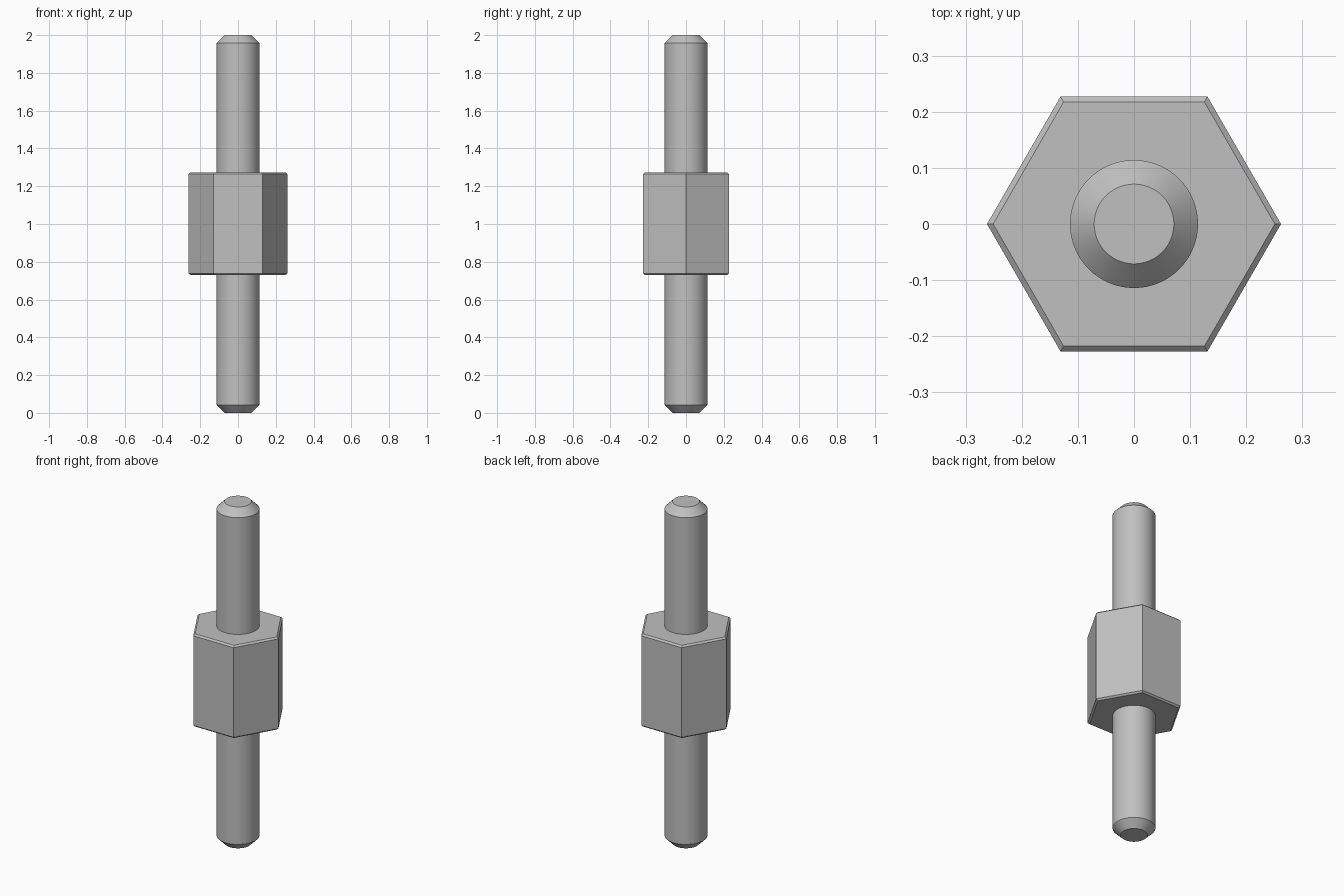
import bpy, bmesh
from math import cos, sin, tau, radians

if "Cube" in bpy.data.objects:
    bpy.data.objects.remove(bpy.data.objects["Cube"], do_unlink=True)

steel = bpy.data.materials.new("grey_steel")
steel.use_nodes = True
colour = (0.53, 0.53, 0.53, 1)
steel.diffuse_color = colour
steel.node_tree.nodes["Principled BSDF"].inputs["Base Color"].default_value = colour


def lathe(name, profile, sides, smooth=False):
    """Stack rings of (radius, height) into a closed solid."""
    bm = bmesh.new()
    rings = [[bm.verts.new((r * cos(tau * i / sides), r * sin(tau * i / sides), z))
              for i in range(sides)] for r, z in profile]
    for low, high in zip(rings, rings[1:]):
        for i in range(sides):
            j = (i + 1) % sides
            bm.faces.new((low[i], low[j], high[j], high[i]))
    bm.faces.new(rings[0][::-1])
    bm.faces.new(rings[-1])
    bmesh.ops.recalc_face_normals(bm, faces=bm.faces)
    mesh = bpy.data.meshes.new(name)
    bm.to_mesh(mesh)
    bm.free()
    mesh.materials.append(steel)
    obj = bpy.data.objects.new(name, mesh)
    bpy.context.collection.objects.link(obj)
    if smooth:
        bpy.ops.object.select_all(action="DESELECT")
        obj.select_set(True)
        bpy.context.view_layer.objects.active = obj
        bpy.ops.object.shade_smooth_by_angle(angle=radians(30))
    return obj


# Round rod running through the nut, chamfered at both tips
rod, tip, chamfer = 0.114, 0.071, 0.043
lathe("threaded_rod",
      [(tip, 0), (rod, chamfer), (rod, 2 - chamfer), (tip, 2)], 96, smooth=True)

# Hexagonal body with a slim bevel on its end faces
lathe("hex_body",
      [(0.251, 0.73), (0.262, 0.739), (0.262, 1.264), (0.251, 1.273)], 6)
